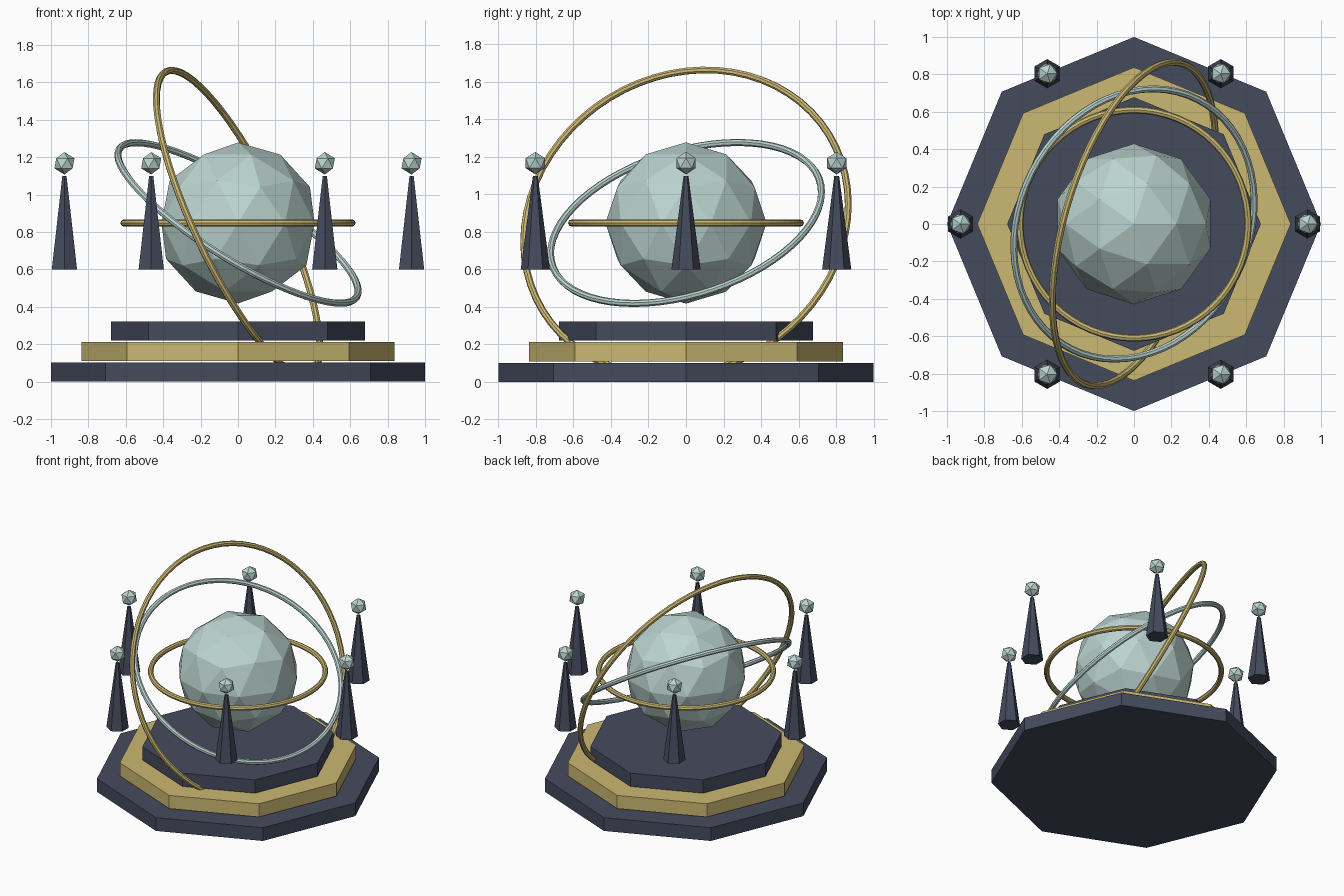
import bpy
from math import radians, cos, sin, tau

if "Cube" in bpy.data.objects:
    bpy.data.objects.remove(bpy.data.objects["Cube"])


def material(name, color):
    m = bpy.data.materials.new(name)
    m.diffuse_color = (*color, 1)
    m.use_nodes = True
    m.node_tree.nodes["Principled BSDF"].inputs["Base Color"].default_value = m.diffuse_color
    return m


navy = material("navy", (0.06, 0.07, 0.11))
gold = material("gold", (0.60, 0.48, 0.17))
pale = material("pale_glass", (0.50, 0.66, 0.63))


def finish(name, mat):
    ob = bpy.context.object
    ob.name = name
    ob.data.materials.append(mat)
    return ob


# stepped octagonal plinth with thin gaps between the tiers
for i, (radius, mat) in enumerate([(1.0, navy), (0.838, gold), (0.678, navy)]):
    bpy.ops.mesh.primitive_cylinder_add(
        vertices=8, radius=radius, depth=0.102, location=(0, 0, 0.051 + 0.11 * i))
    finish(f"plinth_tier_{i + 1}", mat)

# faceted central globe
CENTRE = (0, 0, 0.848)
bpy.ops.mesh.primitive_ico_sphere_add(subdivisions=2, radius=0.43, location=CENTRE)
finish("globe", pale)

# three orbit rings, each tilted further
rings = [(0.61, 0, 0, gold), (0.748, 15, 32, pale), (0.896, 15, 64.7, gold)]
for i, (radius, rx, ry, mat) in enumerate(rings):
    bpy.ops.mesh.primitive_torus_add(
        major_radius=radius, minor_radius=0.019, major_segments=64, minor_segments=8,
        location=CENTRE, rotation=(radians(rx), radians(ry), 0))
    finish(f"orbit_ring_{i + 1}", mat)

# six floating hexagonal spires with gem finials
for i in range(6):
    x, y = 0.928 * cos(tau * i / 6), 0.928 * sin(tau * i / 6)
    bpy.ops.mesh.primitive_cone_add(
        vertices=6, radius1=0.078, radius2=0.013, depth=0.5, location=(x, y, 0.849))
    finish(f"spire_{i + 1}", navy)
    bpy.ops.mesh.primitive_ico_sphere_add(
        subdivisions=1, radius=0.06, location=(x, y, 1.167))
    finish(f"spire_gem_{i + 1}", pale)
